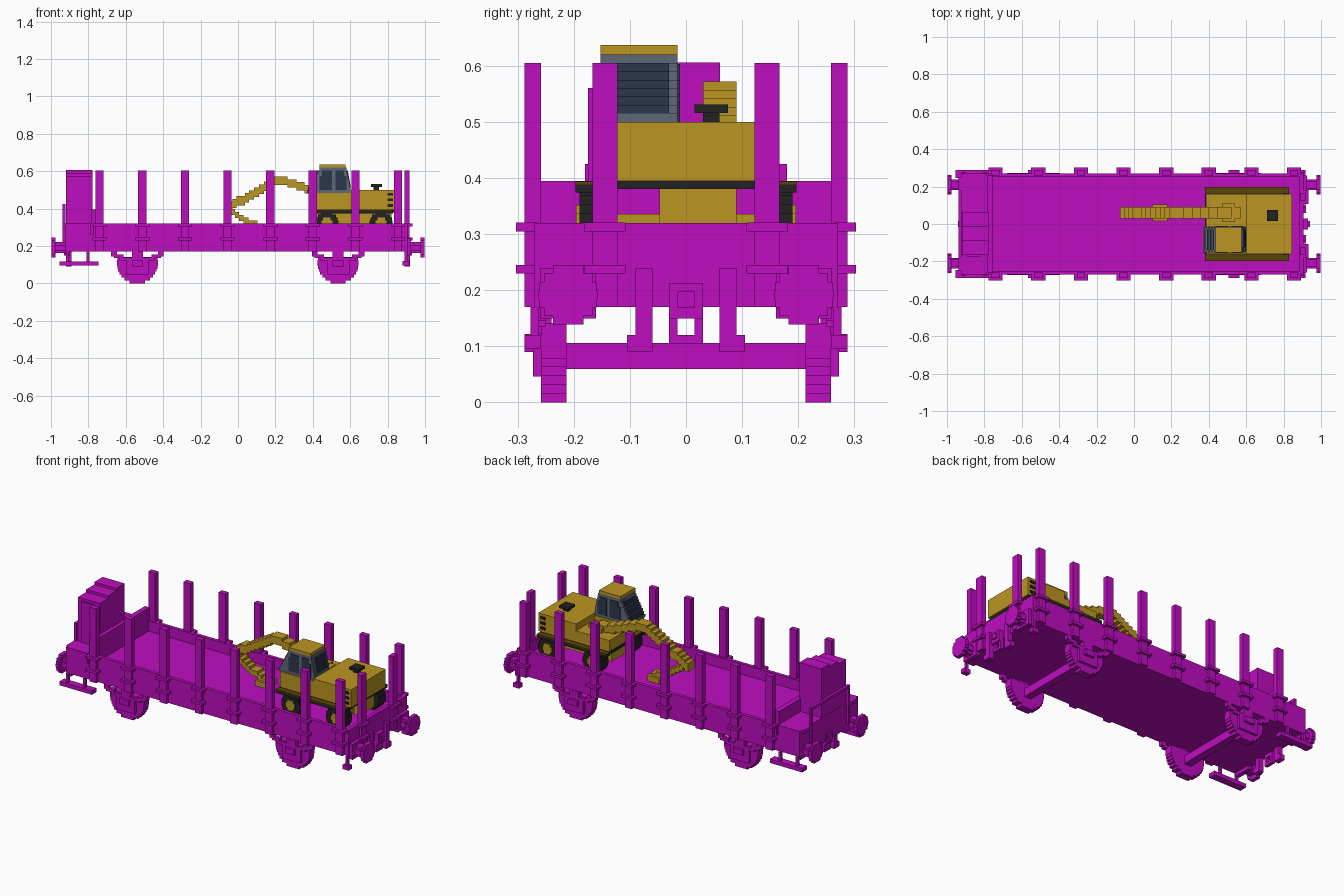
import bpy, bmesh, math
from mathutils import Matrix, Vector

cube = bpy.data.objects.get("Cube")
if cube:
    bpy.data.objects.remove(cube, do_unlink=True)

V = 2 / 131  # block size of the stepped style


def material(name, rgb):
    m = bpy.data.materials.new(name)
    m.use_nodes = True
    m.diffuse_color = (*rgb, 1)
    m.node_tree.nodes["Principled BSDF"].inputs["Base Color"].default_value = (*rgb, 1)
    return m


MAGENTA = material("magenta paint", (.52, .004, .53))
YELLOW = material("ochre yellow", (.50, .30, .016))
GREY = material("frame grey", (.117, .138, .188))
GLASS = material("dark glass", (.026, .037, .07))
BLACK = material("rubber black", (.016, .016, .016))
BROWN = material("fender brown", (.10, .06, .002))


def part(name, mat, *boxes):
    """One object from boxes given as (x0, x1, y0, y1, z0, z1)."""
    bm = bmesh.new()
    for x0, x1, y0, y1, z0, z1 in boxes:
        mid = Vector((x0 + x1, y0 + y1, z0 + z1)) / 2
        size = Vector((abs(x1 - x0), abs(y1 - y0), abs(z1 - z0)))
        bmesh.ops.create_cube(bm, size=1, matrix=Matrix.LocRotScale(mid, None, size))
    me = bpy.data.meshes.new(name)
    bm.to_mesh(me)
    bm.free()
    me.materials.append(mat)
    ob = bpy.data.objects.new(name, me)
    bpy.context.collection.objects.link(ob)
    return ob


def flip_y(boxes):
    return boxes + [(a, b, -d, -c, e, f) for a, b, c, d, e, f in boxes]


def rows(r):
    """Stepped circle: (half width, low, high) for each row of blocks."""
    n = round(2 * r / V)
    h = 2 * r / n
    for i in range(n):
        lo = -r + i * h
        yield math.sqrt(r * r - (lo + h / 2) ** 2), lo, lo + h


def disc_y(x, z, r, y0, y1):
    return [(x - w, x + w, y0, y1, z + a, z + b) for w, a, b in rows(r)]


def disc_x(x0, x1, y, z, r):
    return [(x0, x1, y - w, y + w, z + a, z + b) for w, a, b in rows(r)]


# Wagon body
TOP, FLOOR, BASE = .32, .26, .17
part("wagon_floor", MAGENTA, (-.925, .905, -.27, .27, BASE, FLOOR))
part("side_walls", MAGENTA, *flip_y([(-.775, .905, .25, .27, FLOOR, TOP)]))
part("end_wall", MAGENTA, (.885, .905, -.25, .25, FLOOR, TOP))
part("partition_wall", MAGENTA, (-.785, -.755, -.26, .26, FLOOR, .395))
part("brake_platform", MAGENTA, (-.925, -.785, -.27, .27, FLOOR, TOP))

# Stakes with their brackets
posts, brackets = [], []
for i in range(8):
    x = -.74 + i * .228
    posts.append((x - .022, x + .022, .258, .288, BASE, .605))
    for z in (.23, .305):
        brackets.append((x - .038, x + .038, .265, .303, z, z + V))
part("side_stakes", MAGENTA, *flip_y(posts))
part("stake_brackets", MAGENTA, *flip_y(brackets))
part("end_stakes", MAGENTA, *flip_y([(.89, .918, .122, .167, BASE, .605)]))
part("end_stake_brackets", MAGENTA,
     *flip_y([(.9, .932, .108, .182, z, z + V) for z in (.23, .305)]))

# Brakeman cabin with a stepped roof
part("brake_cabin", MAGENTA,
     *[(-.92, -.778, -.167 + i * .076, -.091 + i * .076, TOP, .575 + i * V) for i in range(3)])
part("cabin_panel", MAGENTA, (-.895, -.82, -.175, -.167, TOP, .56))
part("platform_rails", MAGENTA,
     *flip_y([(-.937, -.922, .165, .18, .2, .425), (-.937, -.922, .165, .25, .3, .32)]),
     (-.937, -.922, -.18, .18, .41, .425))

# Buffers, couplings and hoses at both ends
buffers, couplings, hooks = [], [], []
for s in (-1, 1):
    buffers += disc_x(s * .975, s * .998, .21, .192, .053)
    buffers += disc_x(s * .915, s * .975, .21, .192, .03)
    buffers.append((s * .9, s * .925, .16, .26, .15, .24))
    couplings += [(s * .9, s * .93, -.03, .03, .15, .213),
                  (s * .9, s * .94, -.015, .015, .168, .198),
                  (s * .9, s * .92, -.03, .03, .105, .12),
                  (s * .9, s * .92, -.03, -.015, .12, .15),
                  (s * .9, s * .92, .015, .03, .12, .15)]
    hooks += [(s * .89, s * .92, .06, .09, .09, .24),
              (s * .89, s * .92, .09, .105, .09, .12)]
hooks += [(.89, .905, .262, .277, .12, BASE), (.88, .918, .258, .288, .095, .12)]
part("buffers", MAGENTA, *flip_y(buffers))
part("couplings", MAGENTA, *couplings)
part("brake_hoses", MAGENTA, *flip_y(hooks))

# Steps below the platform
part("side_steps", MAGENTA, *flip_y([
    (-.955, -.745, .245, .288, .095, .118),
    (-.92, -.905, .262, .277, .118, BASE), (-.81, -.795, .262, .277, .118, BASE)]))

# Wheelsets, axle boxes and leaf springs
for side, x in (("rear", -.538), ("front", .535)):
    part(side + "_wheels", MAGENTA, *flip_y(
        [b for b in disc_y(x, .11, .11, .213, .258) if b[4] < .135]))
    part(side + "_axle", MAGENTA, (x - .022, x + .022, -.22, .22, .06, .106))
    part(side + "_axle_boxes", MAGENTA, *flip_y([
        (x - .06, x + .06, .255, .273, .046, .13),
        (x - .03, x + .03, .27, .288, .09, .122),
        (x - .095, x + .095, .24, .273, .122, .138),
        (x - .03, x + .03, .24, .273, .138, BASE)]))
    part(side + "_springs", MAGENTA, *flip_y([
        b for s in (-1, 1) for b in (
            (x + s * .075, x + s * .125, .25, .273, .135, .155),
            (x + s * .11, x + s * .14, .25, .273, .145, BASE))]))

# Digger chassis and wheels
WHEELS = (.475, .765)
tyres = [b for x in WHEELS for b in disc_y(x, .322, .062, .125, .19)]
hubs = [b for x in WHEELS for b in disc_y(x, .322, .03, .185, .196)]
part("digger_tyres", BLACK, *flip_y(tyres))
part("digger_hubs", YELLOW, *flip_y(hubs))
part("digger_axles", YELLOW, *[(x - .02, x + .02, -.125, .125, .305, .336) for x in WHEELS])
part("digger_chassis", YELLOW, (.42, .82, -.047, .09, .3, .38))
part("digger_deck", BLACK, (.38, .835, -.16, .16, .38, .395))
part("digger_fenders", BLACK, *flip_y([(.38, .83, .16, .197, .374, .388)]))
part("fender_tops", BROWN, *flip_y([(.38, .83, .162, .197, .388, .394)]))

# Digger body
part("digger_body", YELLOW,
     (.6, .845, -.16, .16, .395, .5),
     (.385, .6, -.012, .16, .395, .46),
     (.385, .6, -.16, -.012, .395, .485))
part("engine_grilles", BLACK, *flip_y([(.80, .83, .158, .165, .41 + i * .03, .425 + i * .03)
                                       for i in range(3)]))
part("exhaust", BLACK, (.725, .755, .03, .06, .5, .516), (.71, .77, .015, .075, .516, .531))

# Digger cab: stepped slanted ends, glazed on all sides
frame, screen, back = [], [], []
STEPS = 9
for i in range(STEPS):
    z0, z1 = .485 + i * .015, .5 + i * .015
    x0, x1 = .37 + .065 * i / (STEPS - 1), .605 - .025 * i / (STEPS - 1)
    frame.append((x0, x1, -.152, -.015, z0, z1))
    if 0 < i < STEPS - 1:
        screen.append((x0 - .004, x0 + .02, -.14, -.03, z0, z1))
    if 1 < i < STEPS - 1:
        back.append((x1 - .02, x1 + .004, -.122, -.03, z0, z1))
part("cab_frame", GREY, *frame)
part("cab_windscreen", GLASS, *screen)
part("cab_back_window", GLASS, *back)
panes = []
for y in (-.156, -.019):
    panes += [(.435, .503, y, y + .008, .5, .575), (.448, .503, y, y + .008, .575, .603),
              (.522, .58, y, y + .008, .5, .575), (.522, .568, y, y + .008, .575, .603)]
part("cab_side_windows", GLASS, *panes)
part("cab_roof", YELLOW, (.435, .575, -.152, -.015, .62, .637))


# Digger arm made of stepped blocks
def stepped(path, y0, y1, h):
    out = []
    for (xa, za), (xb, zb) in zip(path, path[1:]):
        n = max(1, round(abs(xb - xa) / (1.6 * V)))
        for i in range(n):
            a, b = xa + (xb - xa) * i / n, xa + (xb - xa) * (i + 1) / n
            z = round((za + (zb - za) * (i + .5) / n) / V) * V
            out.append((a, b, y0, y1, z - h / 2, z + h / 2))
    return out


part("digger_boom", YELLOW, *stepped([(.57, .455), (.4, .495), (.29, .535), (.19, .555)],
                                     .03, .09, .045))
part("boom_mount", YELLOW, (.47, .54, .01, .11, .45, .485))
part("digger_arm", YELLOW, *stepped([(.19, .55), (.06, .468), (-.075, .395)], .03, .09, .05))
part("bucket_arm", YELLOW, *stepped([(-.04, .385), (.03, .345), (.13, .295)], .03, .09, .032))
part("bucket", YELLOW, (.1, .18, .015, .105, FLOOR, .29), (.12, .165, .03, .09, .29, .305))
